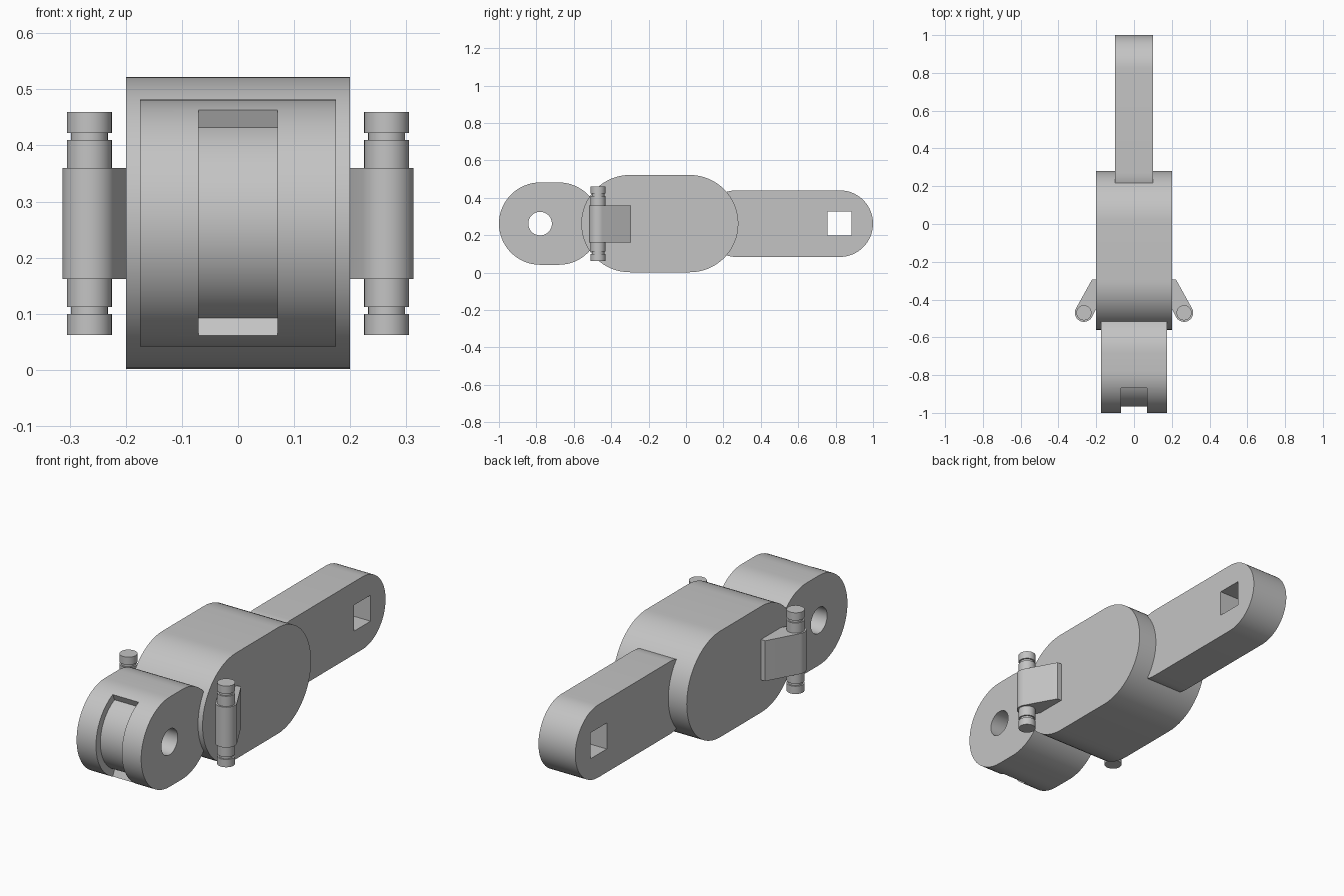
import bpy, bmesh
from math import sin, cos, pi, radians
from mathutils import Vector

cube = bpy.data.objects.get("Cube")
if cube:
    bpy.data.objects.remove(cube, do_unlink=True)

grey = bpy.data.materials.new("plain grey")
grey.use_nodes = True
colour = (0.55, 0.55, 0.55, 1)
grey.diffuse_color = colour
grey.node_tree.nodes["Principled BSDF"].inputs["Base Color"].default_value = colour

MID = 0.262  # height of the common centre line


def arc(u, v, r, start, end, steps=32):
    """Points along an arc, angles in degrees."""
    angles = [radians(start + (end - start) * i / steps) for i in range(steps + 1)]
    return [(u + r * cos(a), v + r * sin(a)) for a in angles]


def prism(name, outline, lo, hi, axis="X"):
    """Extrude an outline: (y, z) points along X, or (x, y) points along Z."""
    bm = bmesh.new()
    place = (lambda p: (lo, *p)) if axis == "X" else (lambda p: (*p, lo))
    face = bm.faces.new([bm.verts.new(place(p)) for p in outline])
    grown = bmesh.ops.extrude_face_region(bm, geom=[face])["geom"]
    shift = Vector((hi - lo, 0, 0) if axis == "X" else (0, 0, hi - lo))
    bmesh.ops.translate(bm, vec=shift,
                        verts=[g for g in grown if isinstance(g, bmesh.types.BMVert)])
    bmesh.ops.recalc_face_normals(bm, faces=bm.faces)
    mesh = bpy.data.meshes.new(name)
    bm.to_mesh(mesh)
    bm.free()
    mesh.materials.append(grey)
    obj = bpy.data.objects.new(name, mesh)
    bpy.context.collection.objects.link(obj)
    return obj


def stadium(front, back, r):
    return arc(back, MID, r, -90, 90) + arc(front, MID, r, 90, 270)


def select(obj):
    bpy.ops.object.select_all(action="DESELECT")
    obj.select_set(True)
    bpy.context.view_layer.objects.active = obj


def cut(obj, cutter):
    cutter.hide_render = True
    mod = obj.modifiers.new("cut", "BOOLEAN")
    mod.operation = "DIFFERENCE"
    mod.solver = "EXACT"
    mod.object = cutter
    select(obj)
    bpy.ops.object.modifier_apply(modifier=mod.name)
    bpy.data.objects.remove(cutter, do_unlink=True)


# Central body
parts = [prism("body", stadium(-0.30, 0.02, 0.26), -0.2, 0.2)]

# Front lug with a round cross hole and a curved groove around its nose
lug = prism("front_lug", stadium(-0.78, -0.68, 0.22), -0.175, 0.175)
cut(lug, prism("hole_cutter", arc(-0.78, MID, 0.063, 0, 354, 59), -0.3, 0.3))
groove = arc(-0.78, MID, 0.26, 114, 246) + arc(-0.78, MID, 0.186, 246, 114)
cut(lug, prism("groove_cutter", groove, -0.07, 0.07))
parts.append(lug)

# Rear arm with a square cross hole
arm = prism("rear_arm", stadium(0.27, 0.822, 0.178), -0.1, 0.1)
square = arc(0.82, MID, 0.09, 45, 315, 3)
cut(arm, prism("square_cutter", square, -0.3, 0.3))
parts.append(arm)

# Side brackets, each holding an upright pin with a ring groove near both ends
PIN_X, PIN_Y = 0.265, -0.47
bracket = arc(PIN_X, PIN_Y, 0.048, -151, 29) + [(0.223, -0.295), (0.15, -0.295), (0.15, -0.35)]
for label, side in (("left", 1), ("right", -1)):
    parts.append(prism(label + "_bracket", [(side * x, y) for x, y in bracket],
                       0.162, 0.36, "Z"))
    for piece, r, lo, hi in (("pin", 0.04, 0.112, 0.41),
                             ("pin_top_neck", 0.033, 0.41, 0.422),
                             ("pin_top_head", 0.04, 0.422, 0.46),
                             ("pin_bottom_neck", 0.033, 0.10, 0.112),
                             ("pin_bottom_head", 0.04, 0.062, 0.10)):
        ring = arc(side * PIN_X, PIN_Y, r, 0, 348.75, 31)
        parts.append(prism(label + "_" + piece, ring, lo, hi, "Z"))

# Smooth the curved walls, keep rims sharp
for part in parts:
    select(part)
    bpy.ops.object.shade_smooth_by_angle(angle=radians(30))
